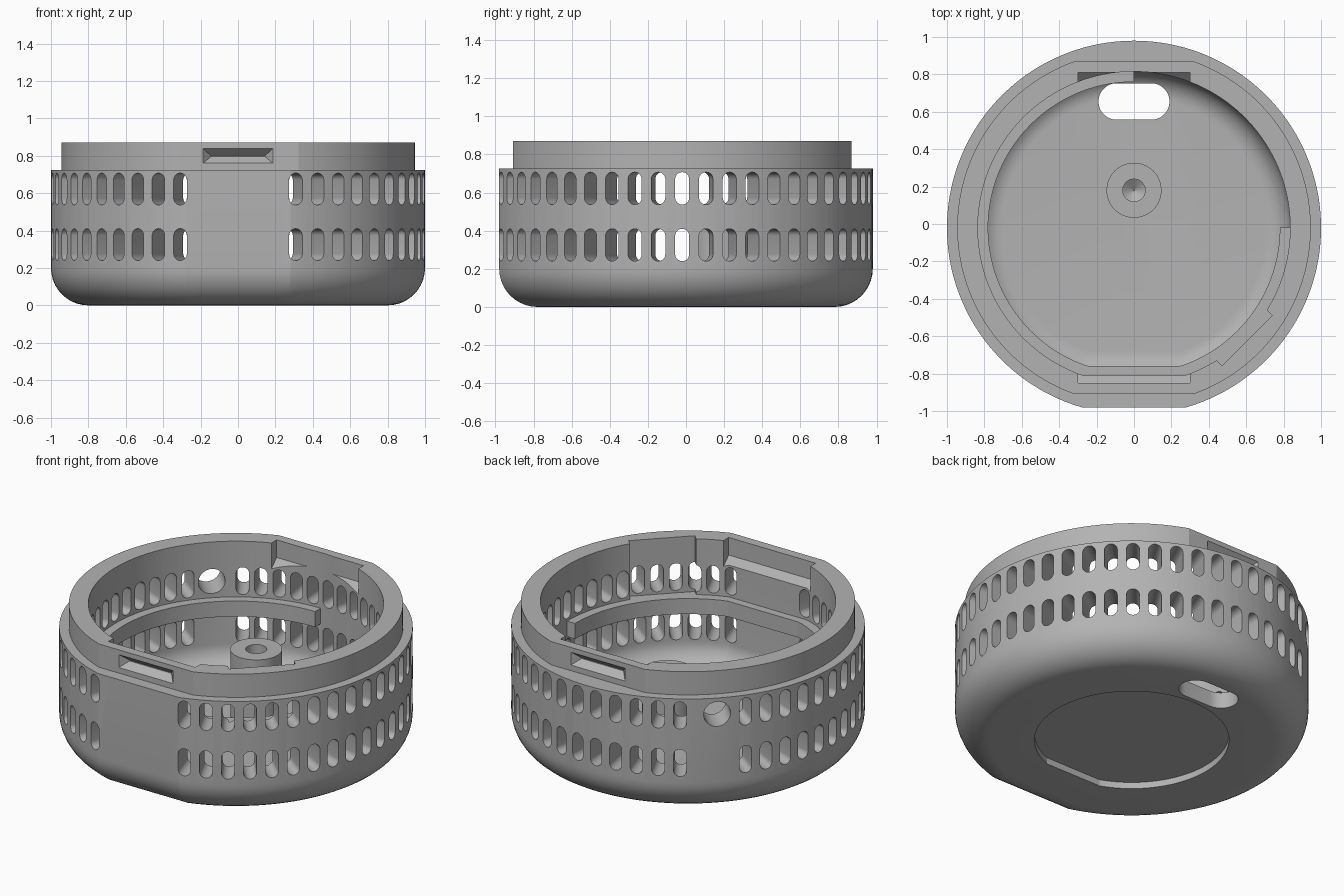
import bpy, bmesh, math
from mathutils import Vector
from math import sin, cos, pi, radians

if "Cube" in bpy.data.objects:
    bpy.data.objects.remove(bpy.data.objects["Cube"], do_unlink=True)

CY = -0.02                      # axis of the round housing
UP = Vector((0, 0, 1))

grey = bpy.data.materials.new("plain_grey")
grey.use_nodes = True
grey.diffuse_color = (0.45, 0.45, 0.45, 1)
grey.node_tree.nodes["Principled BSDF"].inputs["Base Color"].default_value = (0.45, 0.45, 0.45, 1)


def make(name, bm):
    bmesh.ops.recalc_face_normals(bm, faces=bm.faces)
    mesh = bpy.data.meshes.new(name)
    bm.to_mesh(mesh)
    bm.free()
    mesh.materials.append(grey)
    ob = bpy.data.objects.new(name, mesh)
    bpy.context.scene.collection.objects.link(ob)
    return ob


def smooth(ob):
    bpy.ops.object.select_all(action='DESELECT')
    ob.select_set(True)
    bpy.context.view_layer.objects.active = ob
    bpy.ops.object.shade_smooth_by_angle(angle=radians(14))


def flat_radius(t, r, front, back):
    """Radius of a circle with flats; t is measured from the front."""
    c = cos(t)
    return min(r, front / c if c > 0.01 else r, -back / c if c < -0.01 else r)


def outline(r, front, back, z):
    a = math.acos(front / r)
    b = max(math.acos(back / r), 0.2)
    stops = [0, a, pi - b, pi + b, 2 * pi - a, 2 * pi]
    pts = []
    for (t0, t1), n in zip(zip(stops, stops[1:]), (4, 80, 8, 80, 4)):
        for i in range(n):
            t = t0 + (t1 - t0) * i / n
            q = flat_radius(t, r, front, back)
            pts.append(Vector((q * sin(t), CY - q * cos(t), z)))
    return pts


def loft(bm, rings):
    rows = [[bm.verts.new(p) for p in ring] for ring in rings]
    n = len(rows[0])
    for lo, hi in zip(rows, rows[1:]):
        for i in range(n):
            j = (i + 1) % n
            bm.faces.new((lo[i], lo[j], hi[j], hi[i]))
    bm.faces.new(rows[0])
    bm.faces.new(rows[-1])


def prism(bm, pts, origin, u, v, w, d0, d1):
    """Extrude a 2D shape in the u, v plane along w."""
    loft(bm, [[origin + u * a + v * b + w * d for a, b in pts] for d in (d0, d1)])


def stadium(width, height, n=14):
    r, h = width / 2, height / 2 - width / 2
    return [(r * cos(pi * (i + k * n) / n), r * sin(pi * (i + k * n) / n) + (h if k == 0 else -h))
            for k in (0, 1) for i in range(n + 1)]


def rect(x0, x1, y0, y1):
    return [(x0, y0), (x1, y0), (x1, y1), (x0, y1)]


def heading(deg):
    """Outward and tangent directions."""
    a = radians(deg)
    return Vector((cos(a), sin(a), 0)), Vector((-sin(a), cos(a), 0))


# housing: rounded base, stepped rim and hollow inside
rings = []
for i in range(11):
    a = pi / 2 * i / 10
    d = 0.2 * (1 - sin(a))
    rings.append(outline(1 - d, 0.96 - d, 1 - d, 0.2 * (1 - cos(a))))
rings += [outline(1, 0.96, 1, 0.725), outline(0.945, 0.888, 0.888, 0.725),
          outline(0.945, 0.888, 0.888, 0.87), outline(0.835, 0.79, 0.835, 0.87)]
for i in range(11):
    a = pi / 2 * i / 10
    d = 0.13 * (1 - cos(a))
    rings.append(outline(0.835 - d, 0.79 - d, 0.835 - d, 0.23 - 0.13 * sin(a)))
bm = bmesh.new()
loft(bm, rings)
housing = make("housing", bm)

# vent slots in two rows, with gaps at the front and around the side hole
axis = Vector((0, CY, 0))
bm = bmesh.new()
for k in range(45 + 1):
    if k in (29, 28):
        continue
    out, tan = heading(-72 + 7.2 * k)
    for z in (0.325, 0.622):
        prism(bm, stadium(0.074, 0.17), axis + UP * z, tan, UP, out, 0.7, 1.1)
slots = make("vent_slot_cutter", bm)

# other openings
bm = bmesh.new()
X = Vector((1, 0, 0))
Y = Vector((0, 1, 0))
for out in (-Y, Y):
    # inner clip recess with a sloped floor
    prism(bm, [(0.7, 0.95), (0.83, 0.95), (0.83, 0.76), (0.77, 0.7), (0.7, 0.7)],
          axis, out, UP, X, -0.3, 0.3)
    # tapered catch notch on the outside of the rim
    mouth, root = rect(-0.187, 0.187, 0.76, 0.84), rect(-0.145, 0.145, 0.795, 0.8)
    loft(bm, [[axis + X * a + UP * b + out * d for a, b in shape]
              for shape, d in ((mouth, 0.95), (mouth, 0.888), (root, 0.843))])
# inner pocket at the front left
out, tan = heading(-45)
prism(bm, rect(-0.19, 0.19, 0.522, 0.95), axis, tan, UP, out, 0.7, 0.855)
# round side hole
out, tan = heading(134.5)
ring = [(0.077 * cos(pi * i / 16), 0.077 * sin(pi * i / 16)) for i in range(32)]
prism(bm, ring, axis + UP * 0.625, tan, UP, out, 0.7, 1.1)
# cable opening through the floor
prism(bm, stadium(0.195, 0.38), Vector((0, 0.655, 0)), Y, X, UP, -0.1, 0.3)
# shallow recess underneath
loft(bm, [outline(0.55, 0.515, 0.55, z) for z in (-0.1, 0.04)])
openings = make("opening_cutter", bm)

for cutter in (slots, openings):
    cutter.hide_render = True
    mod = housing.modifiers.new("cut", 'BOOLEAN')
    mod.operation = 'DIFFERENCE'
    mod.solver = 'EXACT'
    mod.object = cutter
bpy.context.view_layer.update()
cut_mesh = bpy.data.meshes.new_from_object(
    housing.evaluated_get(bpy.context.evaluated_depsgraph_get()))
housing.modifiers.clear()
housing.data = cut_mesh
for cutter in (slots, openings):
    bpy.data.objects.remove(cutter, do_unlink=True)
smooth(housing)

# support ledge around three quarters of the inner wall
bm = bmesh.new()
sections = []
for i in range(151):
    t = radians(-180 + 270 * i / 150)
    q0 = flat_radius(t, 0.78, 0.74, 0.78)
    q1 = flat_radius(t, 0.87, 0.84, 0.85)
    sections.append([Vector((q * sin(t), CY - q * cos(t), z))
                     for q, z in ((q0, 0.425), (q1, 0.425), (q1, 0.522), (q0, 0.522))])
loft(bm, sections)
smooth(make("support_ledge", bm))

# screw boss with a blind pilot hole
bm = bmesh.new()
loft(bm, [[Vector((r * cos(pi * i / 32), 0.18 + r * sin(pi * i / 32), z)) for i in range(64)]
          for r, z in ((0.147, 0.08), (0.147, 0.51), (0.06, 0.51), (0.06, 0.33), (0.003, 0.29))])
smooth(make("screw_boss", bm))
